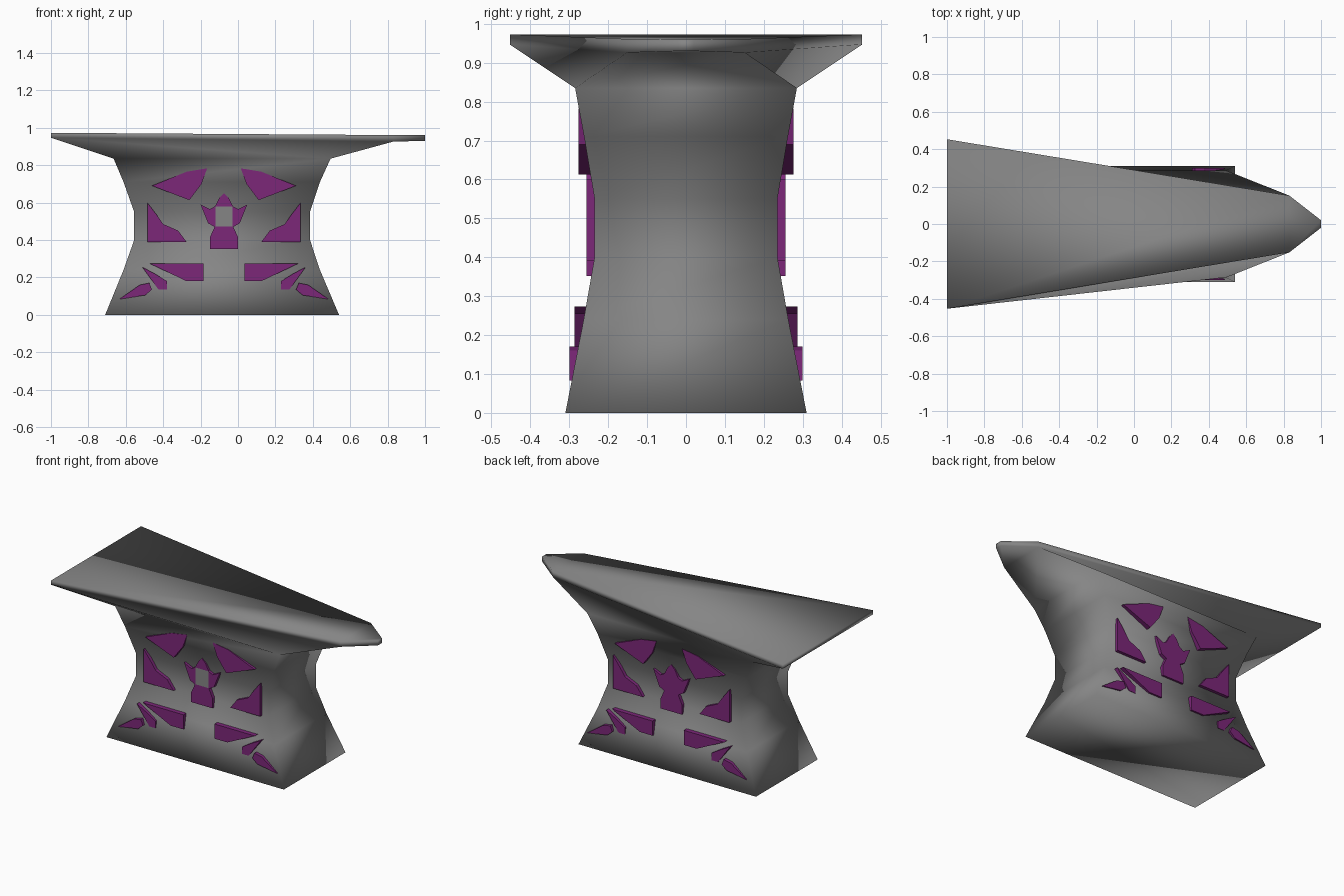
import bpy, bmesh

if "Cube" in bpy.data.objects:
    bpy.data.objects.remove(bpy.data.objects["Cube"])

CX = -0.075  # centre line of the waist and panels


def make_material(name, color):
    mat = bpy.data.materials.new(name)
    mat.diffuse_color = color
    mat.use_nodes = True
    mat.node_tree.nodes["Principled BSDF"].inputs["Base Color"].default_value = mat.diffuse_color
    return mat


purple = make_material("purple", (0.20, 0.02, 0.19, 1))
iron = make_material("dark_iron", (0.235, 0.235, 0.235, 1))


def make_object(name, bm, mat, smooth=False):
    bmesh.ops.recalc_face_normals(bm, faces=bm.faces[:])
    mesh = bpy.data.meshes.new(name)
    bm.to_mesh(mesh)
    bm.free()
    for p in mesh.polygons:
        p.use_smooth = smooth
    mesh.materials.append(mat)
    obj = bpy.data.objects.new(name, mesh)
    bpy.context.collection.objects.link(obj)
    return obj


# Body: rectangular rings (z, x min, x max, half depth), then the flared top with its horn
bm = bmesh.new()
rings = []
for z, x0, x1, d in [(0, -0.71, 0.54, 0.31), (0.24, -0.612, 0.438, 0.263),
                     (0.40, -0.555, 0.385, 0.235), (0.55, -0.555, 0.385, 0.235),
                     (0.71, -0.612, 0.438, 0.262), (0.835, -0.665, 0.495, 0.285)]:
    rings.append([bm.verts.new(c) for c in
                  [(x0, -d, z), (x1, -d, z), (x1, d, z), (x0, d, z)]])
bm.faces.new(rings[0][::-1])
for a, b in zip(rings, rings[1:]):
    for i in range(4):
        j = (i + 1) % 4
        bm.faces.new((a[i], a[j], b[j], b[i]))

outline = [(-1, -0.453, 0.947, 0.973), (0.83, -0.152, 0.926, 0.961), (1, -0.02, 0.93, 0.96)]
outline += [(x, -y, lo, hi) for x, y, lo, hi in outline[::-1]]
low = [bm.verts.new((x, y, lo)) for x, y, lo, hi in outline]
top = [bm.verts.new((x, y, hi)) for x, y, lo, hi in outline]
for i in range(6):
    j = (i + 1) % 6
    bm.faces.new((low[i], low[j], top[j], top[i]))
for f in [(0, 1, 4), (0, 4, 5), (1, 2, 3, 4)]:
    bm.faces.new([top[i] for i in f])

# Flared underside
fl, fr, br, bl = rings[-1]
for f in [(fl, fr, low[0]), (fr, low[1], low[0]), (fr, br, low[4], low[1]),
          (low[1], low[4], low[3], low[2]), (br, bl, low[4]), (bl, low[5], low[4]),
          (bl, fl, low[0], low[5])]:
    bm.faces.new(f)
make_object("anvil_body", bm, iron, smooth=True)


# Raised panels: outline relative to the centre line, extruded outward from inside the body
def plate(name, pts, depth, sides=(-1, 1), mat=purple):
    bm = bmesh.new()
    for sy in sides:
        for sx in (-1, 1):
            f = bm.faces.new([bm.verts.new((CX + sx * x, sy * 0.2, z)) for x, z in pts])
            ext = bmesh.ops.extrude_face_region(bm, geom=[f], use_keep_orig=True)
            moved = [v for v in ext["geom"] if isinstance(v, bmesh.types.BMVert)]
            bmesh.ops.translate(bm, verts=moved, vec=(0, sy * (depth - 0.2), 0))
    make_object(name, bm, mat)


plate("upper_panels", [(.09, .783), (.20, .765), (.385, .69), (.185, .613), (.12, .70)], 0.276)
plate("side_panels", [(.41, .60), (.41, .39), (.20, .39), (.245, .45), (.325, .485), (.36, .535)], 0.256)
plate("lower_panels", [(.11, .273), (.395, .273), (.20, .18), (.11, .18)], 0.286)
plate("slanted_panels", [(.437, .255), (.37, .22), (.305, .18), (.305, .135), (.35, .135)], 0.286)
plate("corner_panels", [(.40, .17), (.45, .16), (.56, .083), (.42, .105), (.385, .135)], 0.299)

# Central emblem: solid purple on the back, with a flush grey square on the front
emblem = [(0, .65), (.025, .625), (.048, .58), (.075, .565), (.125, .59), (.085, .49),
          (.05, .47), (.075, .415), (.075, .352), (0, .352)]
plate("emblem_front", emblem + [(0, .473), (.045, .473), (.045, .58), (0, .58)], 0.256, (-1,))
plate("emblem_square", [(0, .473), (.045, .473), (.045, .58), (0, .58)], 0.256, (-1,), iron)
plate("emblem_back", emblem, 0.256, (1,))
